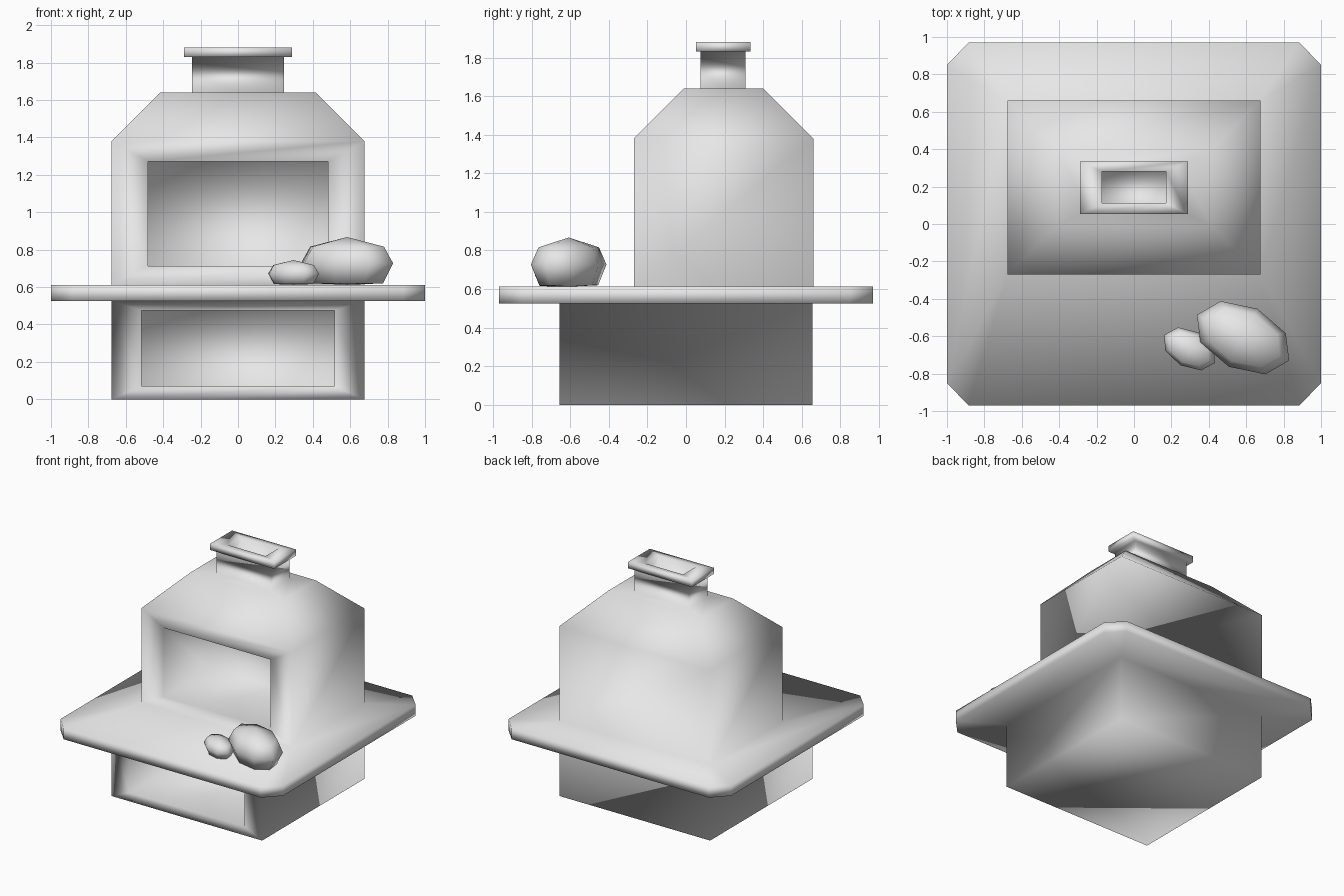
import bpy, bmesh
from math import cos, sin, pi, radians
from mathutils import Matrix

default = bpy.data.objects.get("Cube")
if default:
    bpy.data.objects.remove(default, do_unlink=True)

stone = bpy.data.materials.new("light_grey_stone")
stone.use_nodes = True
GREY = (0.8, 0.8, 0.8, 1)
stone.diffuse_color = GREY
stone.node_tree.nodes["Principled BSDF"].inputs["Base Color"].default_value = GREY


def finish(bm, name):
    """Turn the bmesh into a fully smooth shaded object."""
    bmesh.ops.recalc_face_normals(bm, faces=bm.faces)
    for f in bm.faces:
        f.smooth = True
    mesh = bpy.data.meshes.new(name)
    bm.to_mesh(mesh)
    bm.free()
    mesh.materials.append(stone)
    obj = bpy.data.objects.new(name, mesh)
    bpy.context.collection.objects.link(obj)
    return obj


def bridge(bm, a, b, skip=()):
    """Join two rings of equal length with quads."""
    n = len(a)
    for i in range(n):
        if i not in skip:
            j = (i + 1) % n
            bm.faces.new((a[i], a[j], b[j], b[i]))


def rect(bm, hx, y0, y1, z):
    """Horizontal rectangle whose first side is the front."""
    return [bm.verts.new(p) for p in
            ((-hx, y0, z), (hx, y0, z), (hx, y1, z), (-hx, y1, z))]


def slab_ring(bm, z):
    """Rectangle with cut corners, two points per corner."""
    return [bm.verts.new((x, y, z)) for x, y in (
        (-1, -0.85), (-0.885, -0.97), (0.885, -0.97), (1, -0.85),
        (1, 0.85), (0.885, 0.97), (-0.885, 0.97), (-1, 0.85))]


def join_slab(bm, four, eight):
    """Join a four point ring to a cut-corner ring."""
    for i in range(4):
        j = (i + 1) % 4
        bm.faces.new((four[i], eight[2 * i], eight[2 * i + 1]))
        bm.faces.new((four[i], eight[2 * i + 1], eight[2 * j], four[j]))


def recess(bm, low, high, hx, z0, z1, y, depth):
    """Frame and sunken box in the front side between two rings."""
    outer = [low[0], low[1], high[1], high[0]]
    mouth, back = [[bm.verts.new(p) for p in
                    ((-hx, yy, z0), (hx, yy, z0), (hx, yy, z1), (-hx, yy, z1))]
                   for yy in (y, y + depth)]
    bridge(bm, outer, mouth)
    bridge(bm, mouth, back)
    bm.faces.new(back)


# Oven: one continuous shell from the base to the chimney
bm = bmesh.new()
base_low = rect(bm, 0.675, -0.655, 0.655, 0)
base_high = rect(bm, 0.675, -0.655, 0.655, 0.525)
slab_low, slab_high = slab_ring(bm, 0.525), slab_ring(bm, 0.612)
body_low = rect(bm, 0.675, -0.27, 0.66, 0.612)
body_high = rect(bm, 0.675, -0.27, 0.66, 1.38)

# Base with wood store
bm.faces.new(base_low)
bridge(bm, base_low, base_high, skip=(0,))
recess(bm, base_low, base_high, 0.516, 0.07, 0.475, -0.655, 0.6)

# Worktop slab
join_slab(bm, base_high, slab_low)
bridge(bm, slab_low, slab_high)
join_slab(bm, body_low, slab_high)

# Body with oven mouth
bridge(bm, body_low, body_high, skip=(0,))
recess(bm, body_low, body_high, 0.48, 0.712, 1.27, -0.27, 0.6)

# Shoulders, chimney neck, cap and flue
ring = body_high
for hx, y0, y1, z in ((0.415, -0.01, 0.40, 1.64), (0.245, 0.075, 0.308, 1.64),
                      (0.245, 0.075, 0.308, 1.83), (0.288, 0.053, 0.335, 1.83),
                      (0.288, 0.053, 0.335, 1.88), (0.17, 0.112, 0.28, 1.88),
                      (0.17, 0.112, 0.28, 1.74)):
    upper = rect(bm, hx, y0, y1, z)
    bridge(bm, ring, upper)
    ring = upper
bm.faces.new(ring)
finish(bm, "oven")


def loaf(name, x, y, a, b, z0, height, angle):
    """Eight sided flattened lump resting on the worktop."""
    bm = bmesh.new()
    rings = []
    for r, t in ((0.78, 0.03), (1, 0.45), (0.8, 0.8)):
        rings.append([bm.verts.new((a * r * cos(k * pi / 4), b * r * sin(k * pi / 4),
                                    height * t)) for k in range(8)])
    bridge(bm, rings[0], rings[1])
    bridge(bm, rings[1], rings[2])
    for ring, z in ((rings[0], 0), (rings[2], height)):
        tip = bm.verts.new((0, 0, z))
        for k in range(8):
            bm.faces.new((ring[k], ring[(k + 1) % 8], tip))
    bm.transform(Matrix.Translation((x, y, z0)) @ Matrix.Rotation(radians(angle), 4, "Z"))
    finish(bm, name)


loaf("large_loaf", 0.583, -0.608, 0.275, 0.173, 0.612, 0.255, -26.3)
loaf("small_loaf", 0.297, -0.668, 0.155, 0.1, 0.612, 0.132, -29)
